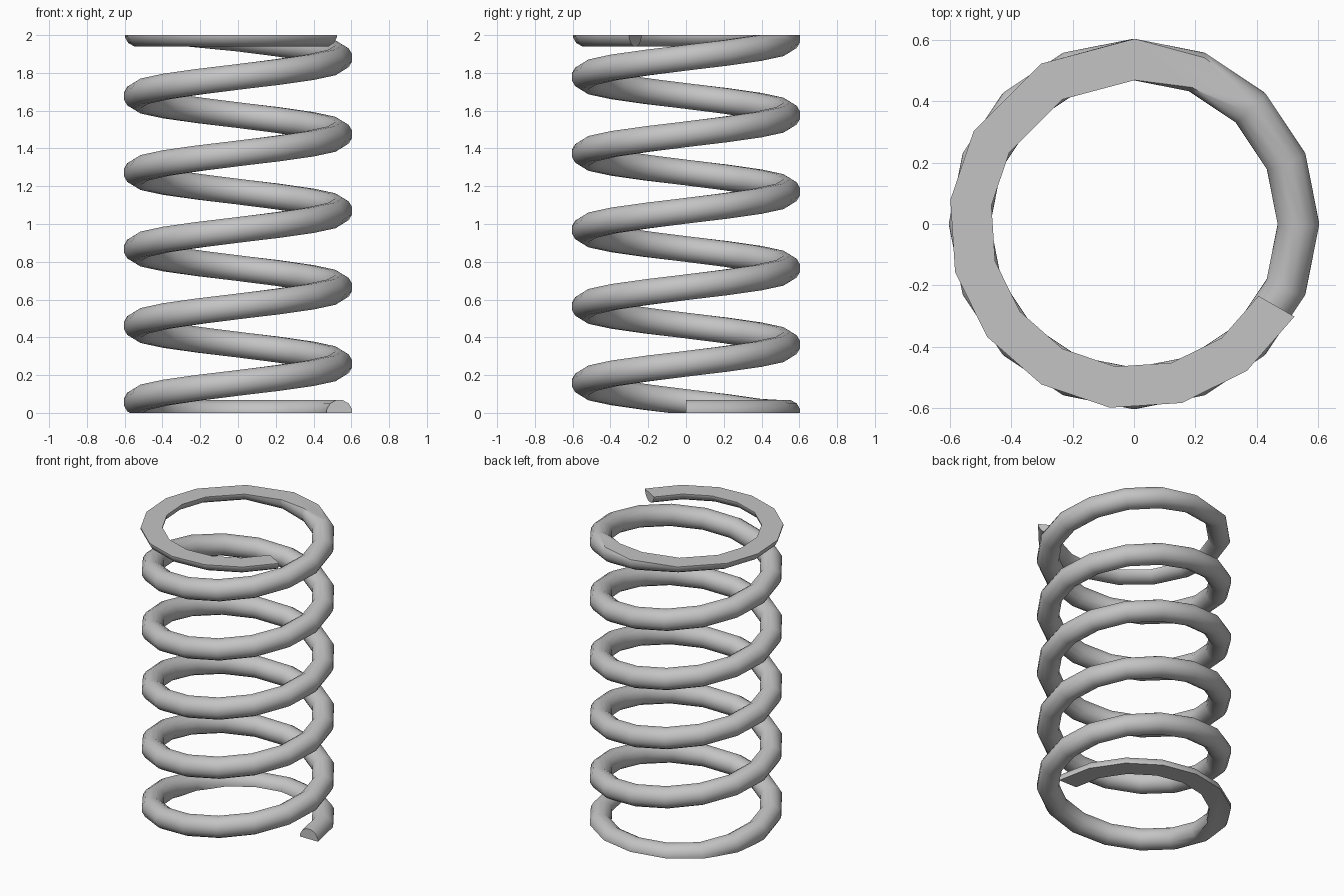
import bpy, bmesh, math
from mathutils import Vector

cube = bpy.data.objects.get("Cube")
if cube:
    bpy.data.objects.remove(cube, do_unlink=True)

COIL_R, WIRE_R = 0.537, 0.07
SIDES, STEP = 12, 22.5
HEIGHT = 2.0
PITCH = 0.405
END_ANGLE = 5 * 360 + 330

# One steel colour
steel = bpy.data.materials.new("spring_steel")
steel.use_nodes = True
colour = (0.55, 0.55, 0.55, 1)
steel.diffuse_color = colour
steel.node_tree.nodes["Principled BSDF"].inputs["Base Color"].default_value = colour


def centre(deg):
    """Helix centre line, levelled off at both closed ends."""
    z = 0.26 + PITCH * (deg / 360 - 1)
    a = math.radians(deg)
    return Vector((COIL_R * math.cos(a), COIL_R * math.sin(a),
                   max(0.0, min(HEIGHT + 0.008, z))))


def wire_ring(bm, deg):
    """Round wire section square to the centre line."""
    a = math.radians(deg)
    out = Vector((math.cos(a), math.sin(a), 0))
    tangent = (centre(deg + 8) - centre(deg - 8)).normalized()
    up = out.cross(tangent).normalized()
    ring = []
    for i in range(SIDES):
        t = 2 * math.pi * (i + 0.5) / SIDES
        offset = out * math.cos(t) + up * math.sin(t)
        ring.append(bm.verts.new(centre(deg) + offset * WIRE_R))
    return ring


# Sections along the coil: even steps, with the top end counted back from its tip
angles = [i * STEP for i in range(int((5 * 360 + 90) / STEP) + 1)]
angles.append(5 * 360 + 120)
angles += [END_ANGLE - i * STEP for i in range(8, -1, -1)]

# Sweep the wire
bm = bmesh.new()
rings = [wire_ring(bm, a) for a in angles]
for a, b in zip(rings, rings[1:]):
    for i in range(SIDES):
        j = (i + 1) % SIDES
        bm.faces.new((a[i], a[j], b[j], b[i]))
bm.faces.new(rings[0])
bm.faces.new(rings[-1])
bmesh.ops.recalc_face_normals(bm, faces=bm.faces)

# Grind both ends flat
for z, direction in ((0, -1), (HEIGHT, 1)):
    bmesh.ops.bisect_plane(bm, geom=bm.verts[:] + bm.edges[:] + bm.faces[:],
                           plane_co=(0, 0, z), plane_no=(0, 0, direction),
                           clear_outer=True)
    rim = [e for e in bm.edges if e.is_boundary]
    filled = bmesh.ops.triangle_fill(bm, edges=rim, use_beauty=True,
                                     normal=(0, 0, direction))
    flats = [f for f in filled["geom"] if isinstance(f, bmesh.types.BMFace)]
    bmesh.ops.dissolve_faces(bm, faces=flats)
bmesh.ops.recalc_face_normals(bm, faces=bm.faces)

mesh = bpy.data.meshes.new("coil_spring")
bm.to_mesh(mesh)
bm.free()
mesh.materials.append(steel)
spring = bpy.data.objects.new("coil_spring", mesh)
bpy.context.collection.objects.link(spring)

# Smooth wire, sharp ground edges
bpy.ops.object.select_all(action="DESELECT")
spring.select_set(True)
bpy.context.view_layer.objects.active = spring
bpy.ops.object.shade_smooth_by_angle(angle=math.radians(40))
